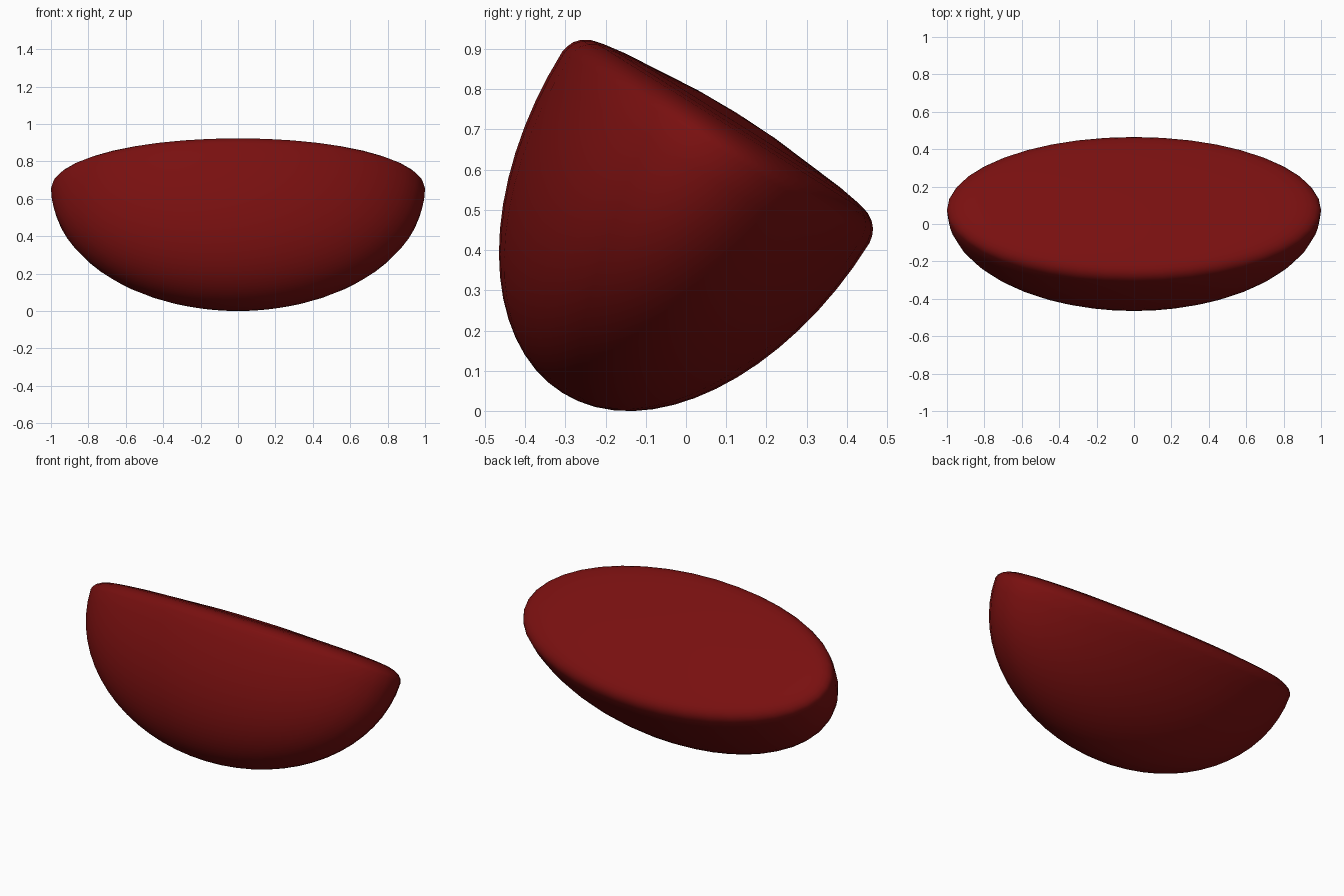
import bpy, bmesh, math
from mathutils import Matrix, Vector

if "Cube" in bpy.data.objects:
    bpy.data.objects.remove(bpy.data.objects["Cube"])

SEGMENTS = 40
WIDTH, HALF_THICK, DEPTH = 1.0, 0.45, 0.72
TILT = -math.atan2(0.53, 0.85)

# Half profile (radius, height): shallow crown, rounded rim, elliptical bowl
profile = [(0, 0.10), (0.25, 0.097), (0.5, 0.087), (0.7, 0.079), (0.83, 0.070),
           (0.90, 0.062), (0.945, 0.05), (0.975, 0.035), (0.992, 0.018), (1, 0)]
for i in range(1, 17):
    a = math.radians(90 * i / 16)
    profile.append((math.cos(a) if i < 16 else 0, -DEPTH * math.sin(a)))

# Spin the profile into a solid
bm = bmesh.new()
verts = [bm.verts.new((r, 0, h)) for r, h in profile]
edges = [bm.edges.new(pair) for pair in zip(verts, verts[1:])]
bmesh.ops.spin(bm, geom=verts + edges, cent=(0, 0, 0), axis=(0, 0, 1),
               angle=math.tau, steps=SEGMENTS, use_duplicate=False)
bmesh.ops.remove_doubles(bm, verts=bm.verts, dist=1e-4)
bmesh.ops.recalc_face_normals(bm, faces=bm.faces)

# Flatten to an ellipse, tilt the crown towards the back, rest on the ground
bm.transform(Matrix.Rotation(TILT, 4, 'X') @ Matrix.Diagonal((WIDTH, HALF_THICK, 1, 1)))
ys = [v.co.y for v in bm.verts]
shift = Vector((0, -(min(ys) + max(ys)) / 2, -min(v.co.z for v in bm.verts)))
bmesh.ops.translate(bm, vec=shift, verts=bm.verts)

mesh = bpy.data.meshes.new("tilted_half_bowl")
bm.to_mesh(mesh)
bm.free()
body = bpy.data.objects.new("tilted_half_bowl", mesh)
bpy.context.collection.objects.link(body)
mesh.shade_smooth()

# Dark red finish
red = bpy.data.materials.new("dark_red")
red.diffuse_color = (0.19, 0.005, 0.005, 1)
red.use_nodes = True
red.node_tree.nodes["Principled BSDF"].inputs["Base Color"].default_value = red.diffuse_color
mesh.materials.append(red)
